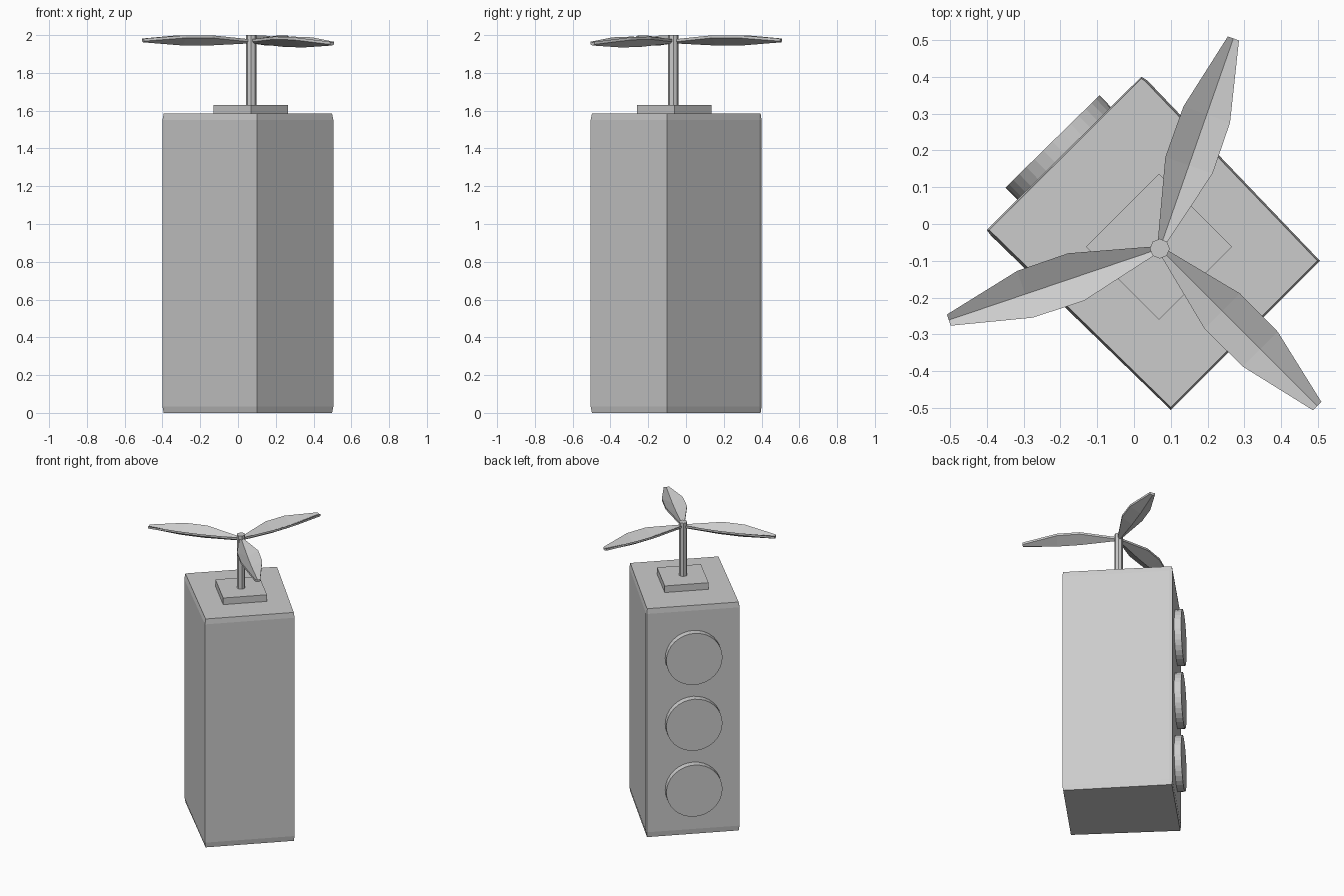
import bpy, bmesh
from math import cos, sin, pi, radians
from mathutils import Matrix, Vector

cube = bpy.data.objects.get("Cube")
if cube:
    bpy.data.objects.remove(cube, do_unlink=True)

grey = bpy.data.materials.new("light_grey")
grey.use_nodes = True
grey.diffuse_color = (0.6, 0.6, 0.6, 1)
grey.node_tree.nodes["Principled BSDF"].inputs["Base Color"].default_value = (0.6, 0.6, 0.6, 1)


def finish(name, bm):
    bmesh.ops.recalc_face_normals(bm, faces=bm.faces)
    mesh = bpy.data.meshes.new(name)
    bm.to_mesh(mesh)
    bm.free()
    mesh.materials.append(grey)
    obj = bpy.data.objects.new(name, mesh)
    bpy.context.collection.objects.link(obj)
    return obj


def loft(name, rings):
    """Skin a closed solid through rings with equal point counts."""
    bm = bmesh.new()
    loops = [[bm.verts.new(p) for p in ring] for ring in rings]
    n = len(loops[0])
    for a, b in zip(loops, loops[1:]):
        for i in range(n):
            j = (i + 1) % n
            bm.faces.new((a[i], a[j], b[j], b[i]))
    bm.faces.new(loops[0])
    bm.faces.new(loops[-1])
    return finish(name, bm)


def cylinder(name, radius, depth, sides, matrix):
    bm = bmesh.new()
    bmesh.ops.create_cone(bm, cap_ends=True, segments=sides, radius1=radius,
                          radius2=radius, depth=depth, matrix=matrix)
    return finish(name, bm)


# Tall body with clipped corners and softened top and bottom rims
outer = [(0.02, 0.4), (0.036, 0.39), (0.505, -0.1),
         (0.1, -0.505), (-0.388, -0.032), (-0.4, -0.016)]
inner = [(0.02, 0.395), (0.03, 0.388), (0.498, -0.1),
         (0.1, -0.498), (-0.385, -0.024), (-0.393, -0.016)]
loft("body", [[(x, y, z) for x, y in ring] for ring, z in
              ((inner, 0), (outer, 0.035), (outer, 1.55), (inner, 1.585))])

# Three lamp discs on the back left side
normal = Vector((-0.7, 0.714, 0))
turn = normal.to_track_quat('Z', 'Y').to_matrix().to_4x4()
for k, label in enumerate(("bottom", "middle", "top")):
    place = Vector((-0.19, 0.192, 0.32 + 0.457 * k)) + normal * 0.012
    cylinder(label + "_lamp", 0.179, 0.066, 32, Matrix.Translation(place) @ turn)

# Square mounting plate and rotor shaft
cylinder("mounting_plate", 0.198, 0.05, 4, Matrix.Translation((0.068, -0.062, 1.606)))
hub = Vector((0.07, -0.067, 1.972))
cylinder("rotor_shaft", 0.027, 0.4, 8, Matrix.Translation((hub.x, hub.y, 1.8)))

# Shallow V-shaped blades: distance, half width, edge rise, spine drop
stations = [(0.01, 0.01, 0.006, 0.0), (0.24, 0.068, 0.026, 0.012),
            (0.386, 0.067, 0.026, 0.012), (0.605, 0.016, 0.008, -0.004)]
for k, (angle, slope) in enumerate(((70.7, 0.003), (198.7, 0.003), (315, -0.025))):
    a = radians(angle)
    along, across = Vector((cos(a), sin(a), slope)), Vector((-sin(a), cos(a), 0))
    rings = []
    for u, w, rise, drop in stations:
        section = [(-w, rise), (0, -drop), (w, rise),
                   (w, rise - 0.014), (0, -drop - 0.016), (-w, rise - 0.014)]
        rings.append([hub + along * u + across * v + Vector((0, 0, z)) for v, z in section])
    loft("rotor_blade_%d" % (k + 1), rings)
